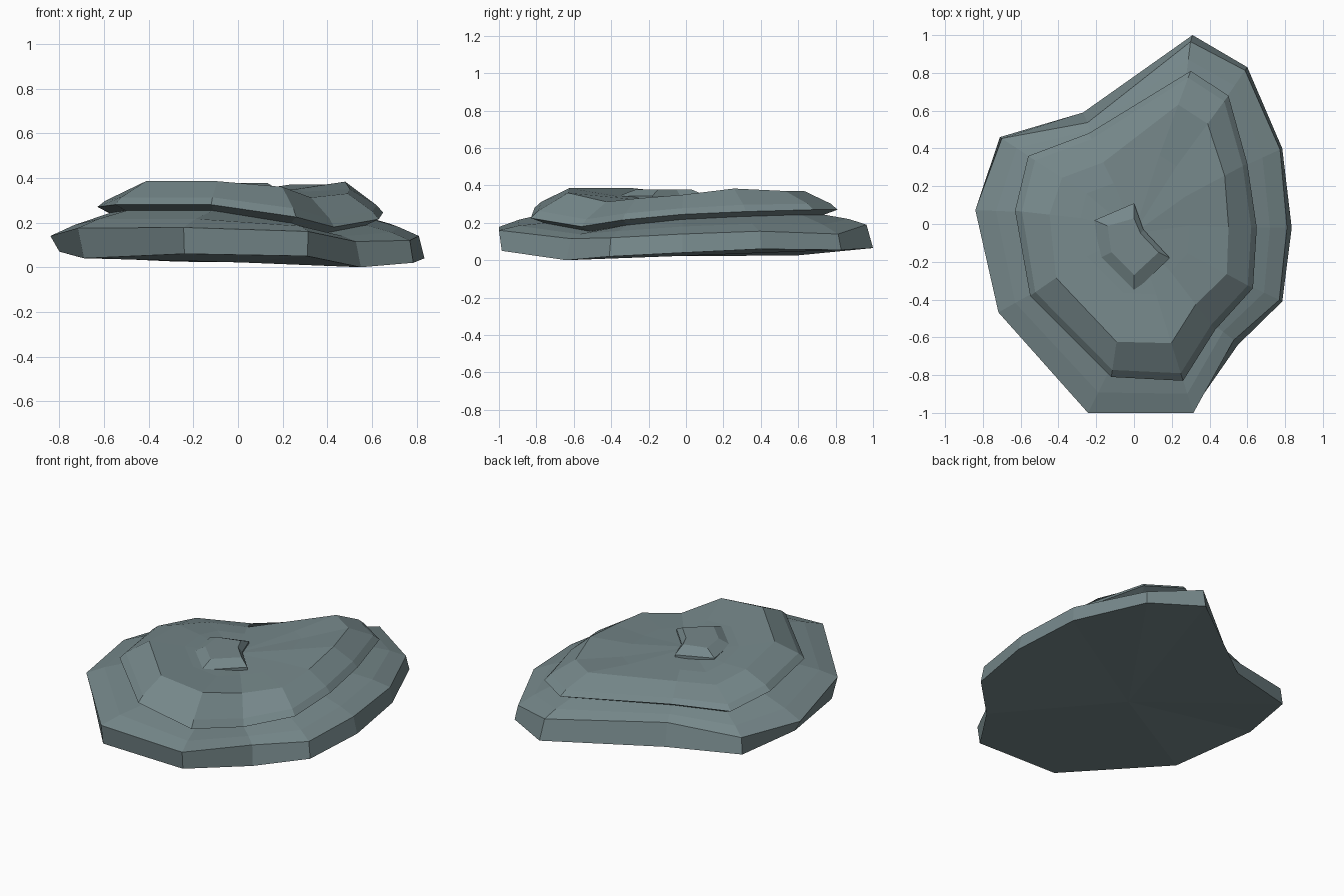
import bpy, bmesh

# Stone colour
stone = bpy.data.materials.new("stone")
stone.diffuse_color = (0.18, 0.245, 0.255, 1)


def loft(name, rings, bottom_z=None, top_z=None):
    """Skin stacked rings of equal count; each end is flat or fanned to a centre height."""
    bm = bmesh.new()
    rows = [[bm.verts.new(p) for p in ring] for ring in rings]
    n = len(rows[0])
    for low, high in zip(rows, rows[1:]):
        for i in range(n):
            j = (i + 1) % n
            bm.faces.new((low[i], low[j], high[j], high[i]))
    for row, z in ((rows[0], bottom_z), (rows[-1], top_z)):
        if z is None:
            bm.faces.new(row)
        else:
            c = bm.verts.new((0, -0.05, z))
            for i in range(n):
                bm.faces.new((row[i], row[(i + 1) % n], c))
    bmesh.ops.recalc_face_normals(bm, faces=bm.faces)
    mesh = bpy.data.meshes.new(name)
    bm.to_mesh(mesh)
    bm.free()
    mesh.materials.append(stone)
    obj = bpy.data.objects.new(name, mesh)
    bpy.context.collection.objects.link(obj)
    return obj


def blend(a, b, t, lift=0.0):
    return [tuple(p + (q - p) * t + (lift if k == 2 else 0)
                  for k, (p, q) in enumerate(zip(u, v))) for u, v in zip(a, b)]


# Base slab: x, y, bottom z, wall-top z, wall-top scale
base = [(-0.24, -0.985, 0.06, 0.178, 1.015), (0.31, -0.985, 0.05, 0.16, 1.015),
        (0.55, -0.64, 0.0, 0.115, 0.96), (0.785, -0.41, 0.02, 0.12, 0.98),
        (0.835, -0.02, 0.04, 0.14, 0.97), (0.785, 0.40, 0.06, 0.155, 0.985),
        (0.60, 0.83, 0.055, 0.14, 0.98), (0.31, 1.0, 0.065, 0.19, 0.965),
        (-0.27, 0.59, 0.025, 0.15, 0.91), (-0.71, 0.46, 0.045, 0.145, 0.985),
        (-0.80, 0.07, 0.07, 0.14, 1.05), (-0.69, -0.45, 0.04, 0.175, 1.04)]

# Upper slab: rim x, rim y, rim z, top z, top scale
upper = [(-0.12, -0.81, 0.28, 0.385, 0.77), (0.26, -0.83, 0.225, 0.36, 0.76),
         (0.43, -0.56, 0.18, 0.312, 0.76), (0.63, -0.34, 0.215, 0.33, 0.78),
         (0.65, -0.02, 0.245, 0.35, 0.77), (0.60, 0.32, 0.26, 0.383, 0.80),
         (0.50, 0.68, 0.27, 0.37, 0.78), (0.30, 0.81, 0.27, 0.37, 0.78),
         (-0.24, 0.48, 0.24, 0.305, 0.68), (-0.56, 0.36, 0.235, 0.31, 0.68),
         (-0.63, 0.07, 0.27, 0.35, 0.71), (-0.55, -0.38, 0.28, 0.385, 0.75)]

bottom = [(x, y, zb) for x, y, zb, zt, s in base]
wall_top = [(x * s, y * s, zt) for x, y, zb, zt, s in base]
neck = [(x * 0.9, y * 0.9, z - 0.025) for x, y, z, t, s in upper]
shoulder = blend(wall_top, neck, 0.4, 0.008)
loft("base_slab", [bottom, wall_top, shoulder, neck], bottom_z=0.022)

rim = [(x, y, z) for x, y, z, t, s in upper]
top = [(x * s, y * s, t) for x, y, z, t, s in upper]
lip = blend(rim, top, 0.2, 0.012)
dish = [(x * 0.45, y * 0.45, t * 0.4 + 0.198) for x, y, z, t, s in upper]
under = [(x, y, z - 0.005) for x, y, z in neck]
loft("upper_slab", [under, rim, lip, top, dish], top_z=0.33)

# Small raised chip in the middle of the dished top
chip_low = [(-0.21, 0.02), (-0.18, -0.18), (0.0, -0.36),
            (0.19, -0.18), (0.05, -0.03), (0.0, 0.11)]
chip_top = [(-0.14, -0.01), (-0.12, -0.15), (0.0, -0.27),
            (0.13, -0.15), (0.035, -0.05), (0.0, 0.03)]
loft("centre_chip", [[(x, y, 0.31) for x, y in chip_low],
                     [(x, y, 0.343) for x, y in chip_low],
                     [(x, y, 0.378) for x, y in chip_top]])
